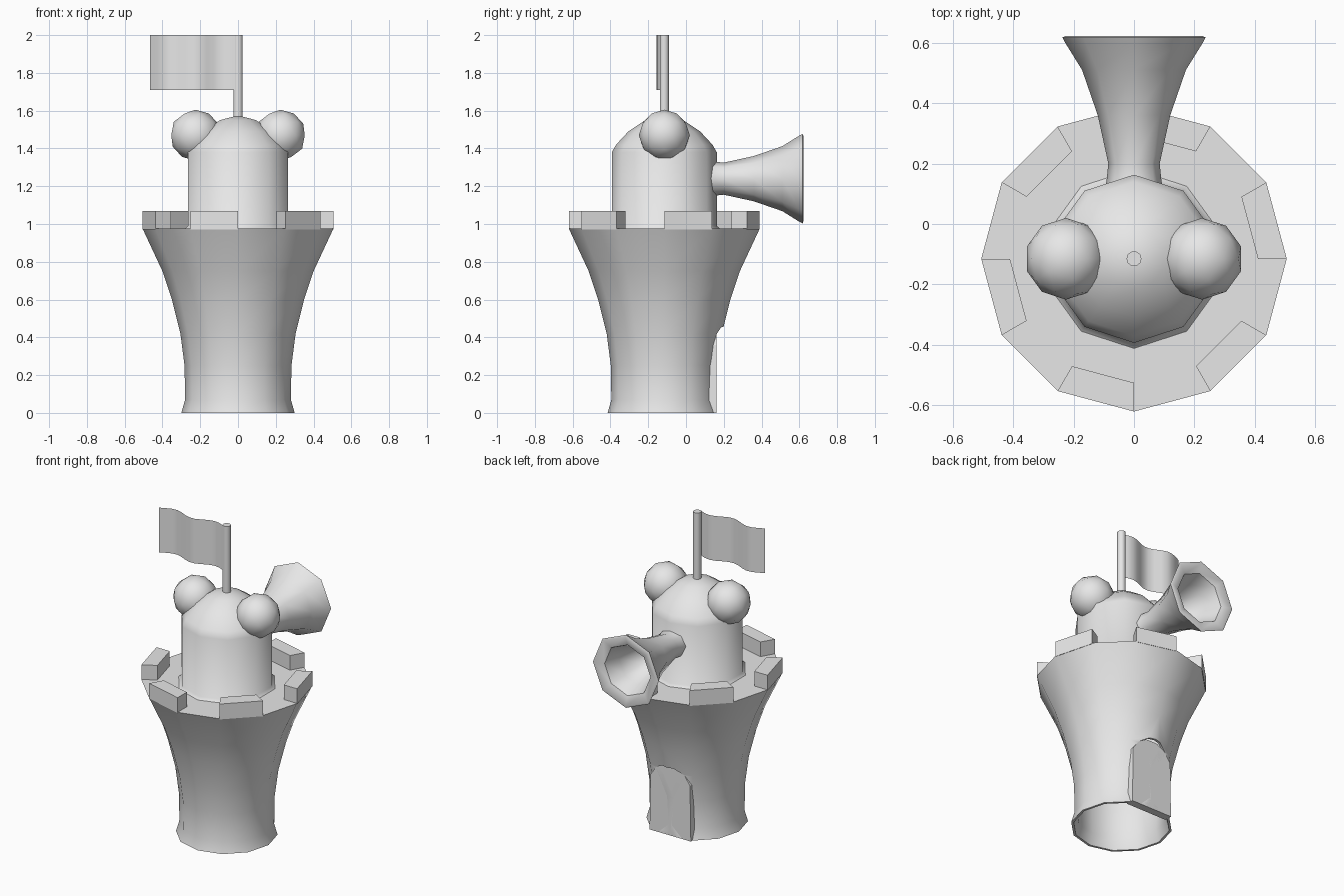
import bpy, bmesh, math
from mathutils import Matrix

if "Cube" in bpy.data.objects:
    bpy.data.objects.remove(bpy.data.objects["Cube"])

AXIS_Y = -0.115          # centre line of the tower
AXIS = Matrix.Translation((0, AXIS_Y, 0))

stone = bpy.data.materials.new("grey_stone")
stone.use_nodes = True
stone.diffuse_color = (0.8, 0.8, 0.8, 1)
stone.node_tree.nodes["Principled BSDF"].inputs["Base Color"].default_value = (0.8, 0.8, 0.8, 1)


def smooth(ob, angle=50):
    ob.data.shade_smooth()
    ob.data.set_sharp_from_angle(angle=math.radians(angle))


def finish(name, bm, matrix=None, angle=50, solid=True):
    if matrix:
        bm.transform(matrix)
    if solid:
        bmesh.ops.recalc_face_normals(bm, faces=bm.faces)
    me = bpy.data.meshes.new(name)
    bm.to_mesh(me)
    bm.free()
    me.materials.append(stone)
    ob = bpy.data.objects.new(name, me)
    bpy.context.collection.objects.link(ob)
    smooth(ob, angle)
    return ob


def lathe(name, profile, sides, start=0.0, closed=False, matrix=AXIS):
    """Turn (radius, height) points around z; radius 0 makes a pole."""
    bm = bmesh.new()
    rings = []
    for r, z in profile:
        if r == 0:
            rings.append([bm.verts.new((0, 0, z))] * sides)
        else:
            rings.append([bm.verts.new((r * math.cos(start + math.tau * i / sides),
                                        r * math.sin(start + math.tau * i / sides), z))
                          for i in range(sides)])
    pairs = list(zip(rings, rings[1:]))
    if closed:
        pairs.append((rings[-1], rings[0]))
    for a, b in pairs:
        for i in range(sides):
            j = (i + 1) % sides
            corners = list(dict.fromkeys((a[i], a[j], b[j], b[i])))
            if len(corners) > 2:      # nothing to fill between two poles
                bm.faces.new(corners)
    return finish(name, bm, matrix)


def prism(name, outline, offset, matrix=None):
    """Extrude a flat outline along an offset."""
    bm = bmesh.new()
    face = bm.faces.new([bm.verts.new(p) for p in outline])
    out = bmesh.ops.extrude_face_region(bm, geom=[face], use_keep_orig=True)
    bmesh.ops.translate(bm, vec=offset,
                        verts=[g for g in out["geom"] if isinstance(g, bmesh.types.BMVert)])
    return finish(name, bm, matrix, angle=30)


# Tower: hollow flared shell, open at the bottom
wall = [(0.30, 0), (0.28, 0.07), (0.283, 0.25), (0.305, 0.42),
        (0.35, 0.60), (0.40, 0.75), (0.505, 0.975)]
inner = [(r - 0.015, z) for r, z in wall[:-1]]
tower = lathe("tower_wall", wall + [(0, 0.975), (0, 0.93), (0.46, 0.93)] + inner[::-1],
              12, closed=True)

# Door: arched flat panel on the back, with the wall trimmed flush around it
DOOR_Y = 0.162


def arch(y, bottom):
    side = [(0.148, bottom), (0.142, 0.36), (0.10, 0.42), (0.04, 0.455)]
    return [(x, y, z) for x, z in side] + [(-x, y, z) for x, z in side[::-1]]


cutter = prism("door_cutter", arch(DOOR_Y, -0.1), (0, 0.3, 0))
cutter.hide_render = True
cut = tower.modifiers.new("door_cut", "BOOLEAN")
cut.operation, cut.solver, cut.object = "DIFFERENCE", "EXACT", cutter
bpy.context.view_layer.objects.active = tower
bpy.ops.object.modifier_apply(modifier=cut.name)
bpy.data.objects.remove(cutter)
smooth(tower)
prism("door_panel", arch(DOOR_Y, 0), (0, -0.05, 0))

# Battlements: every other side of the rim carries a block
for k in range(6):
    a, b = math.radians(60 * k), math.radians(60 * k + 30)
    corners = [(0.505, a), (0.505, b), (0.41, b), (0.41, a)]
    prism(f"battlement_{k + 1}",
          [(r * math.cos(t), r * math.sin(t), 0.97) for r, t in corners],
          (0, 0, 0.10), AXIS)

# Domed turret
lathe("turret", [(0.30, 0.972), (0.278, 0.99), (0.278, 1.38), (0.255, 1.42), (0.19, 1.49),
                 (0.10, 1.55), (0, 1.575)], 10, start=math.pi / 2)

# Round knobs on both sides of the dome
for side, x in (("left", 0.225), ("right", -0.225)):
    bm = bmesh.new()
    bmesh.ops.create_icosphere(bm, subdivisions=2, radius=0.135)
    finish(side + "_knob", bm, Matrix.Translation((x, AXIS_Y, 1.47)))

# Horn pointing backwards: flared outside, thick lip, hollow bowl
horn = [(0, 0.08), (0.10, 0.08), (0.09, 0.15), (0.085, 0.20), (0.12, 0.36), (0.172, 0.51),
        (0.225, 0.595), (0.237, 0.617), (0.225, 0.622), (0.165, 0.60),
        (0.13, 0.50), (0.085, 0.36), (0, 0.30)]
lathe("horn", horn, 8,
      matrix=Matrix.Translation((0, 0, 1.24)) @ Matrix.Rotation(-math.pi / 2, 4, "X"))

# Flagpole
lathe("flagpole", [(0, 1.5), (0.025, 1.5), (0.025, 2), (0, 2)], 10)

# Waving flag: a single thin sheet
bm = bmesh.new()
columns = []
for i in range(13):
    t = i / 12
    y = AXIS_Y - 0.02 + 0.022 * math.sin(math.tau * 1.6 * t)
    columns.append([bm.verts.new((-0.015 - 0.45 * t, y, z)) for z in (1.71, 2.0)])
for a, b in zip(columns, columns[1:]):
    bm.faces.new((b[0], a[0], a[1], b[1]))
finish("flag", bm, solid=False)
